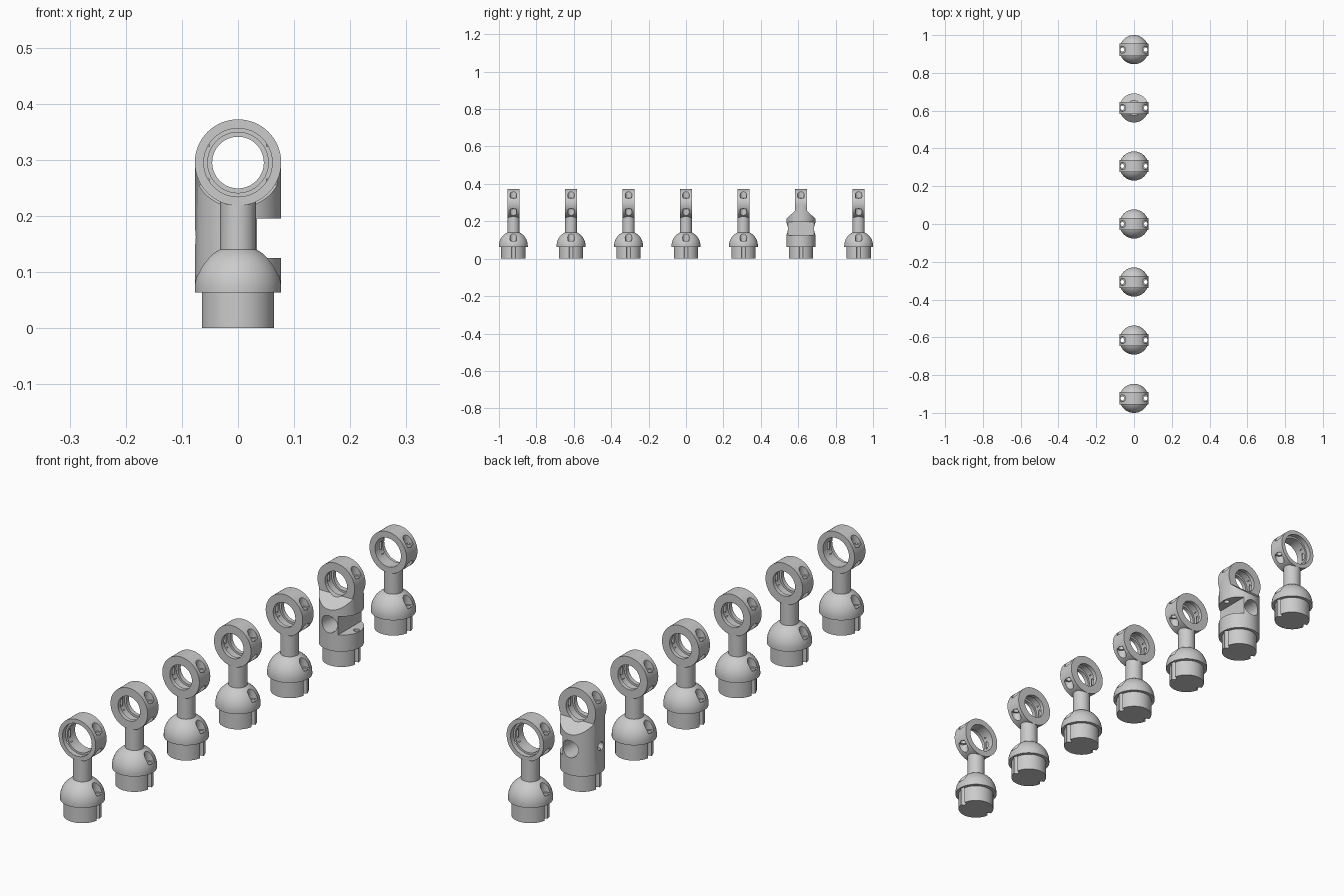
import bpy, bmesh, math
from mathutils import Vector, Matrix

if "Cube" in bpy.data.objects:
    bpy.data.objects.remove(bpy.data.objects["Cube"])

R, RING_Z, HALF = 0.077, 0.295, 0.0325   # outer radius, ring height, half ring width
SEG = 64


def mesh_object(name, bm):
    bmesh.ops.recalc_face_normals(bm, faces=bm.faces)
    me = bpy.data.meshes.new(name)
    bm.to_mesh(me)
    bm.free()
    ob = bpy.data.objects.new(name, me)
    bpy.context.collection.objects.link(ob)
    return ob


def cyl(a, b, r, seg=SEG):
    """Cylinder from point a to point b."""
    a, b = Vector(a), Vector(b)
    rot = (b - a).to_track_quat('Z', 'Y').to_matrix().to_4x4()
    bm = bmesh.new()
    bmesh.ops.create_cone(bm, cap_ends=True, segments=seg, radius1=r, radius2=r,
                          depth=(b - a).length,
                          matrix=Matrix.Translation((a + b) / 2) @ rot)
    return mesh_object("cutter", bm)


def lathe(name, prof):
    """Spin an (r, z) profile that starts and ends on the axis."""
    bm = bmesh.new()
    vs = [bm.verts.new((r, 0, z)) for r, z in prof]
    es = [bm.edges.new(p) for p in zip(vs, vs[1:])]
    bmesh.ops.spin(bm, geom=vs + es, cent=(0, 0, 0), axis=(0, 0, 1),
                   angle=2 * math.pi, steps=SEG, use_duplicate=False)
    bmesh.ops.remove_doubles(bm, verts=bm.verts, dist=1e-5)
    return mesh_object(name, bm)


def prism(pts, half):
    """Extrude a (y, z) outline along x."""
    bm = bmesh.new()
    f = bm.faces.new([bm.verts.new((-half, y, z)) for y, z in pts])
    g = bmesh.ops.extrude_face_region(bm, geom=[f])['geom']
    bmesh.ops.translate(bm, vec=(2 * half, 0, 0),
                        verts=[v for v in g if isinstance(v, bmesh.types.BMVert)])
    return mesh_object("cutter", bm)


def boolean(ob, op, other):
    mod = ob.modifiers.new("bool", 'BOOLEAN')
    mod.operation, mod.solver, mod.object = op, 'EXACT', other
    bpy.context.view_layer.objects.active = ob
    bpy.ops.object.modifier_apply(modifier=mod.name)
    bpy.data.objects.remove(other)


def finish(ob, end=False, block=False):
    # ring eye on top
    boolean(ob, 'UNION', cyl((0, -HALF, RING_Z), (0, HALF, RING_Z), R))
    # bearing bore with its step or groove
    bore = 0.054 if end else 0.046
    boolean(ob, 'DIFFERENCE', cyl((0, -0.1, RING_Z), (0, 0.1, RING_Z), bore))
    if end:
        boolean(ob, 'DIFFERENCE', cyl((0, -0.1, RING_Z), (0, -0.014, RING_Z), 0.061))
    else:
        boolean(ob, 'DIFFERENCE', cyl((0, -0.017, RING_Z), (0, 0.017, RING_Z), 0.054))
    # screw holes and counterbores on both sides
    for x in (-0.062, 0.062):
        boolean(ob, 'DIFFERENCE', cyl((x, 0, -0.1), (x, 0, 0.5), 0.0105, 24))
        boolean(ob, 'DIFFERENCE', cyl((x, 0, 0.324), (x, 0, 0.5), 0.018, 32))
        if not block:
            boolean(ob, 'DIFFERENCE', cyl((x, 0, 0.095), (x, 0, 0.266), 0.018, 32))
    bpy.ops.object.select_all(action='DESELECT')
    ob.select_set(True)
    bpy.context.view_layer.objects.active = ob
    bpy.ops.object.shade_smooth_by_angle(angle=math.radians(30))
    return ob


def domed_post(name, end):
    # plug, dome and stem in one turned profile
    a1 = math.acos(0.032 / R)
    dome = [(R * math.cos(a1 * i / 12), 0.07 + R * math.sin(a1 * i / 12)) for i in range(13)]
    prof = [(0, 0), (0.065, 0), (0.065, 0.063), (R, 0.063)] + dome + [(0.032, 0.25), (0, 0.25)]
    return finish(lathe(name, prof), end)


# end posts, open bearing seats facing outwards
front = domed_post("end_post_front", True)
front.location.y = -0.923
back = front.copy()
back.name = "end_post_back"
back.location.y, back.rotation_euler.z = 0.923, math.pi
bpy.context.collection.objects.link(back)

# four middle posts
mid = domed_post("middle_post", False)
mid.location.y = -0.6145
for y in (-0.307, 0, 0.307):
    c = mid.copy()
    c.location.y = y
    bpy.context.collection.objects.link(c)

# solid block post: wide body tapering into the ring
block = lathe("block_post", [(0, 0), (0.065, 0), (0.065, 0.063), (R, 0.063),
                             (R, RING_Z), (0, RING_Z)])
boolean(block, 'INTERSECT', prism([(-0.09, -0.01), (0.09, -0.01), (0.09, 0.205), (0.077, 0.215),
                                   (HALF, 0.255), (HALF, 0.4), (-HALF, 0.4), (-HALF, 0.255),
                                   (-0.077, 0.215), (-0.09, 0.205)], 0.1))
# cross holes and side notch
boolean(block, 'DIFFERENCE', cyl((0, -0.1, 0.16), (0, 0.1, 0.16), 0.032))
boolean(block, 'DIFFERENCE', cyl((-0.1, 0, 0.162), (0, 0, 0.162), 0.016, 32))
notch = prism([(-0.1, 0.125), (0.1, 0.125), (0.1, 0.195), (-0.1, 0.195)], 0.04)
notch.location.x = 0.074
bpy.context.view_layer.update()
boolean(block, 'DIFFERENCE', notch)
finish(block, block=True)
block.location.y = 0.6145
